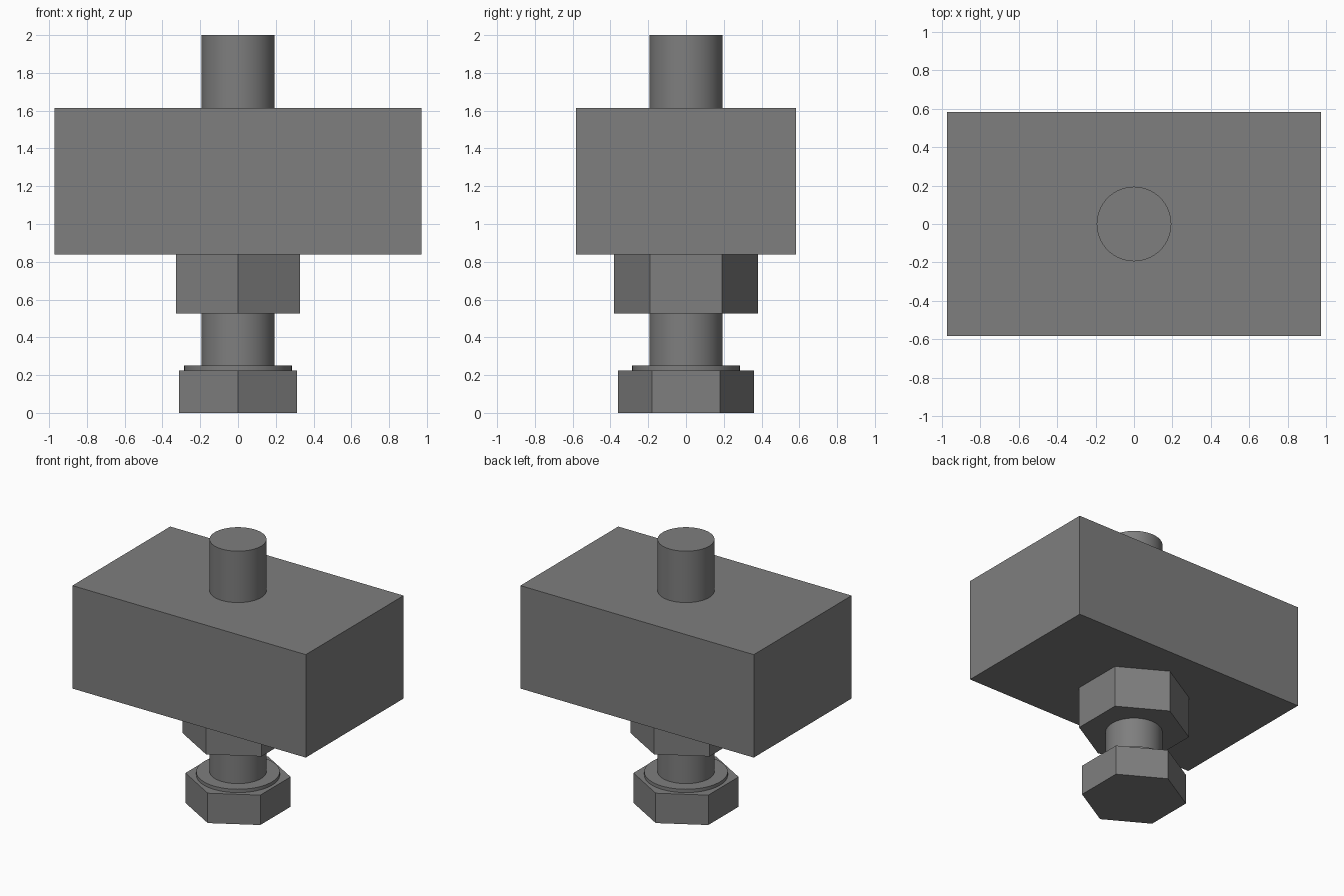
import bpy, bmesh
from math import sin, cos, pi, radians

cube = bpy.data.objects.get("Cube")
if cube:
    bpy.data.objects.remove(cube, do_unlink=True)

# One plain grey metal
grey = bpy.data.materials.new("grey_metal")
grey.use_nodes = True
colour = (0.21, 0.21, 0.21, 1)
grey.diffuse_color = colour
grey.node_tree.nodes["Principled BSDF"].inputs["Base Color"].default_value = colour


def prism(name, outline, bottom, top, smooth=False):
    """Extrude a flat outline upward from bottom to top."""
    bm = bmesh.new()
    base = bm.faces.new([bm.verts.new((x, y, bottom)) for x, y in outline])
    side = bmesh.ops.extrude_face_region(bm, geom=[base], use_keep_orig=True)
    for v in side["geom"]:
        if isinstance(v, bmesh.types.BMVert):
            v.co.z = top
    bmesh.ops.recalc_face_normals(bm, faces=bm.faces)
    mesh = bpy.data.meshes.new(name)
    bm.to_mesh(mesh)
    bm.free()
    mesh.materials.append(grey)
    obj = bpy.data.objects.new(name, mesh)
    bpy.context.collection.objects.link(obj)
    if smooth:
        bpy.ops.object.select_all(action="DESELECT")
        obj.select_set(True)
        bpy.context.view_layer.objects.active = obj
        bpy.ops.object.shade_smooth_by_angle(angle=radians(30))
    return obj


def ring(radius, sides):
    """Regular polygon with a corner toward the front and back."""
    return [(radius * sin(2 * pi * i / sides), radius * cos(2 * pi * i / sides))
            for i in range(sides)]


# Bolt: hexagonal head, washer face and round shank
prism("bolt_head", ring(0.36, 6), 0, 0.225)
prism("washer_face", ring(0.285, 64), 0.225, 0.25, smooth=True)
prism("bolt_shank", ring(0.194, 64), 0.25, 2.0, smooth=True)

# Hexagonal nut under the block
prism("hex_nut", ring(0.38, 6), 0.525, 0.838)

# Rectangular block
w, d = 0.972, 0.582
prism("block", [(-w, -d), (w, -d), (w, d), (-w, d)], 0.838, 1.613)
